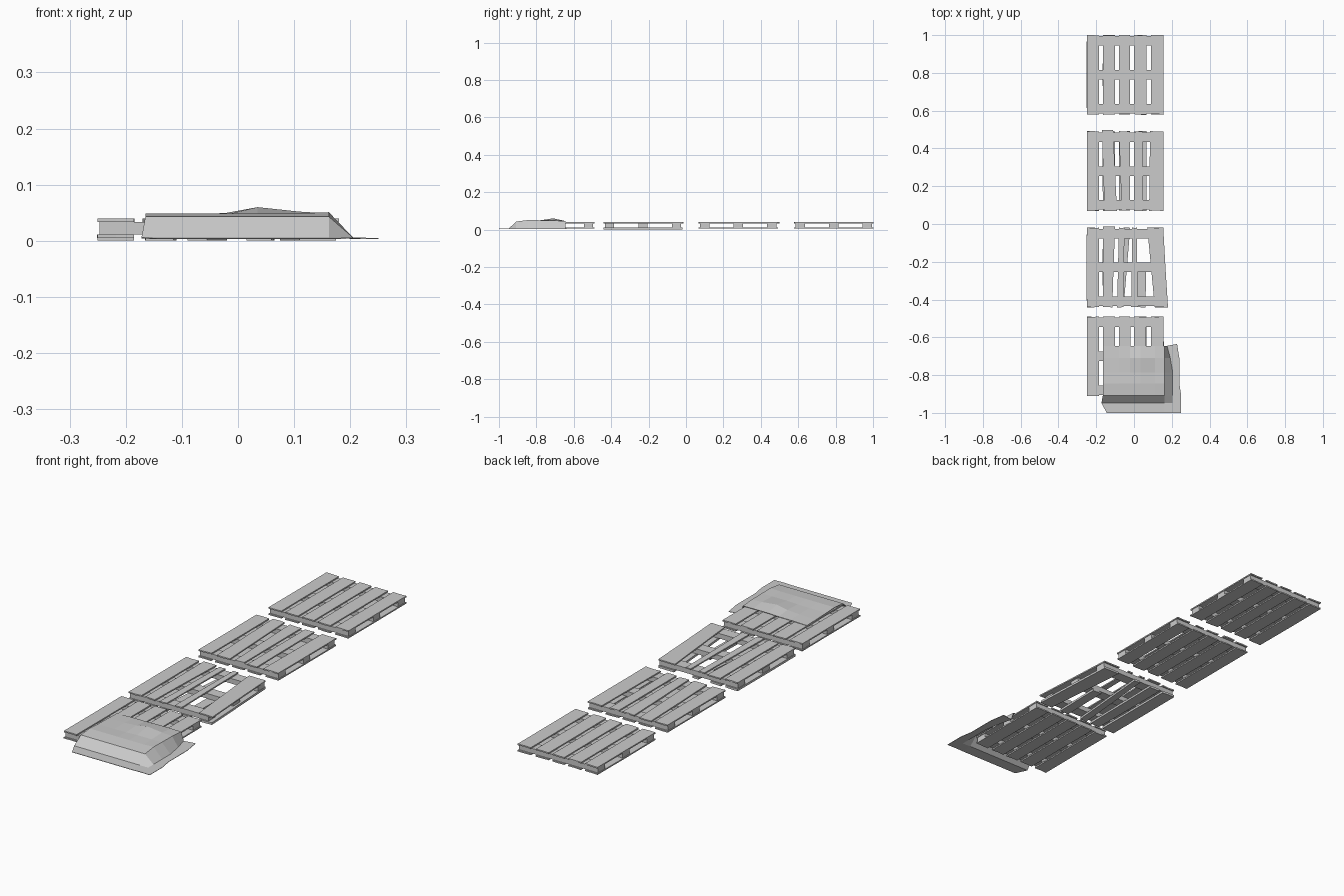
import bpy, random

if "Cube" in bpy.data.objects:
    bpy.data.objects.remove(bpy.data.objects["Cube"])

random.seed(4)
EDGES = [(-0.25, -0.185), (-0.165, -0.10), (-0.08, -0.02), (0.0, 0.065), (0.09, 0.157)]
L = 0.42  # pallet length


def make(name, verts, faces):
    me = bpy.data.meshes.new(name)
    me.from_pydata(verts, [], faces)
    me.update()
    ob = bpy.data.objects.new(name, me)
    bpy.context.collection.objects.link(ob)
    return ob


def prism(name, outline, z0, z1):
    """Extrude a counter-clockwise outline between two heights."""
    n = len(outline)
    v = [(x, y, z0) for x, y in outline] + [(x, y, z1) for x, y in outline]
    f = [tuple(reversed(range(n))), tuple(range(n, 2 * n))]
    f += [(i, (i + 1) % n, n + (i + 1) % n, n + i) for i in range(n)]
    return make(name, v, f)


def plank(name, y, near, far, z0, z1, span=(0, L), rough=0.002):
    """Board along y; near and far are its x limits at the two ends."""
    j = lambda: random.uniform(-rough, rough)
    a, b = y + span[0], y + span[1]
    n0, n1 = near
    f0, f1 = far
    out = [(n0, a + j()), ((n0 + n1) / 2, a + j()), (n1, a + j()),
           ((n1 + f1) / 2 + j() / 2, (a + b) / 2),
           (f1, b + j()), ((f0 + f1) / 2, b + j()), (f0, b + j()),
           ((n0 + f0) / 2 + j() / 2, (a + b) / 2)]
    return prism(name, out, z0, z1)


def pallet(tag, y, top=None, bottom=None, dip=0.0):
    """top/bottom map a board index to (near, far, span), or None if missing."""
    for label, z0, z1, changes in (("top_board", 0.034, 0.040, top or {}),
                                   ("bottom_board", 0.005 - dip, 0.011, bottom or {})):
        for i, e in enumerate(EDGES):
            spec = changes.get(i, (e, e, (0, L)))
            if spec:
                plank(f"{tag}_{label}_{i + 1}", y, spec[0], spec[1], z0, z1, spec[2])
    # cross bearers between the two decks
    for k, (a, b) in enumerate(((0.006, 0.056), (0.185, 0.235), (0.364, 0.414))):
        prism(f"{tag}_bearer_{k + 1}",
              [(-0.247, y + a), (0.154, y + a), (0.154, y + b), (-0.247, y + b)], 0.011, 0.034)


# pallets, from sound to broken
pallet("sound_pallet", 0.58)
worn = {1: ((-0.155, -0.09), (-0.17, -0.11), (0, L + 0.007)),
        2: ((-0.065, -0.02), (-0.08, -0.02), (0.004, L)),
        3: ((0.0, 0.048), (0.0, 0.046), (0, L)),
        4: ((0.08, 0.157), (0.085, 0.157), (0, L))}
pallet("worn_pallet", 0.07, top=worn)
pallet("broken_pallet", -0.44,
       top={1: ((-0.165, -0.115), (-0.165, -0.10), (0, L + 0.006)),
            2: ((-0.09, -0.055), (-0.08, -0.05), (0, L)),
            3: ((-0.015, 0.02), (-0.01, 0.015), (0, L)),
            4: ((0.11, 0.18), (0.07, 0.155), (0, L))},
       bottom={1: ((-0.165, -0.115), (-0.165, -0.11), (0, L)),
               2: ((-0.09, -0.055), (-0.05, -0.02), (0, L)),
               3: ((0.015, 0.06), (0.02, 0.065), (0, 0.235)),
               4: ((0.11, 0.175), (0.075, 0.155), (0, L))},
       dip=0.004)
pallet("covered_pallet", -0.91)

# draped cover: rows run front to back, columns left to right
COLS = [-0.165, -0.08, -0.02, 0.035, 0.11, 0.162]
ROWS = [  # y, height over the deck, extra bulge at each column
    (-1.0, 0.005, (0, 0, 0, 0, 0, 0)),
    (-0.947, 0.006, (0, 0, 0, 0, 0, 0)),
    (-0.908, 0.043, (0, 0, 0, 0, 0, 0)),
    (-0.845, 0.049, (0, 0, 0, 0, 0, 0.002)),
    (-0.785, 0.046, (0, 0, 0.001, 0.003, 0.003, 0.004)),
    (-0.71, 0.046, (-0.002, 0, 0.004, 0.014, 0.006, 0.003)),
    (-0.645, 0.044, (-0.002, 0, 0, 0.002, 0.002, 0.001))]
verts = []
for r, (y, z, bulge) in enumerate(ROWS):
    t = r / (len(ROWS) - 1)
    for c, (x, b) in enumerate(zip(COLS, bulge)):
        if c == 0 and r < 2:
            x = (-0.145, -0.172)[r]
        verts.append((x, y, z + b))
    foot = 0.205 if r < 5 else (0.192, 0.175)[r - 5]
    rim = 0.25 if r < 3 else 0.24
    if r == 6:
        rim = 0.228
    verts += [(foot, y, 0.006), (rim, y + (0.01 if r == 6 else 0), 0.005)]
n = len(COLS) + 2
faces = [(r * n + c, r * n + c + 1, (r + 1) * n + c + 1, (r + 1) * n + c)
         for r in range(len(ROWS) - 1) for c in range(n - 1)]
cover = make("draped_cover", verts, faces)
sol = cover.modifiers.new("thickness", "SOLIDIFY")
sol.thickness = 0.002
sol.offset = -1
